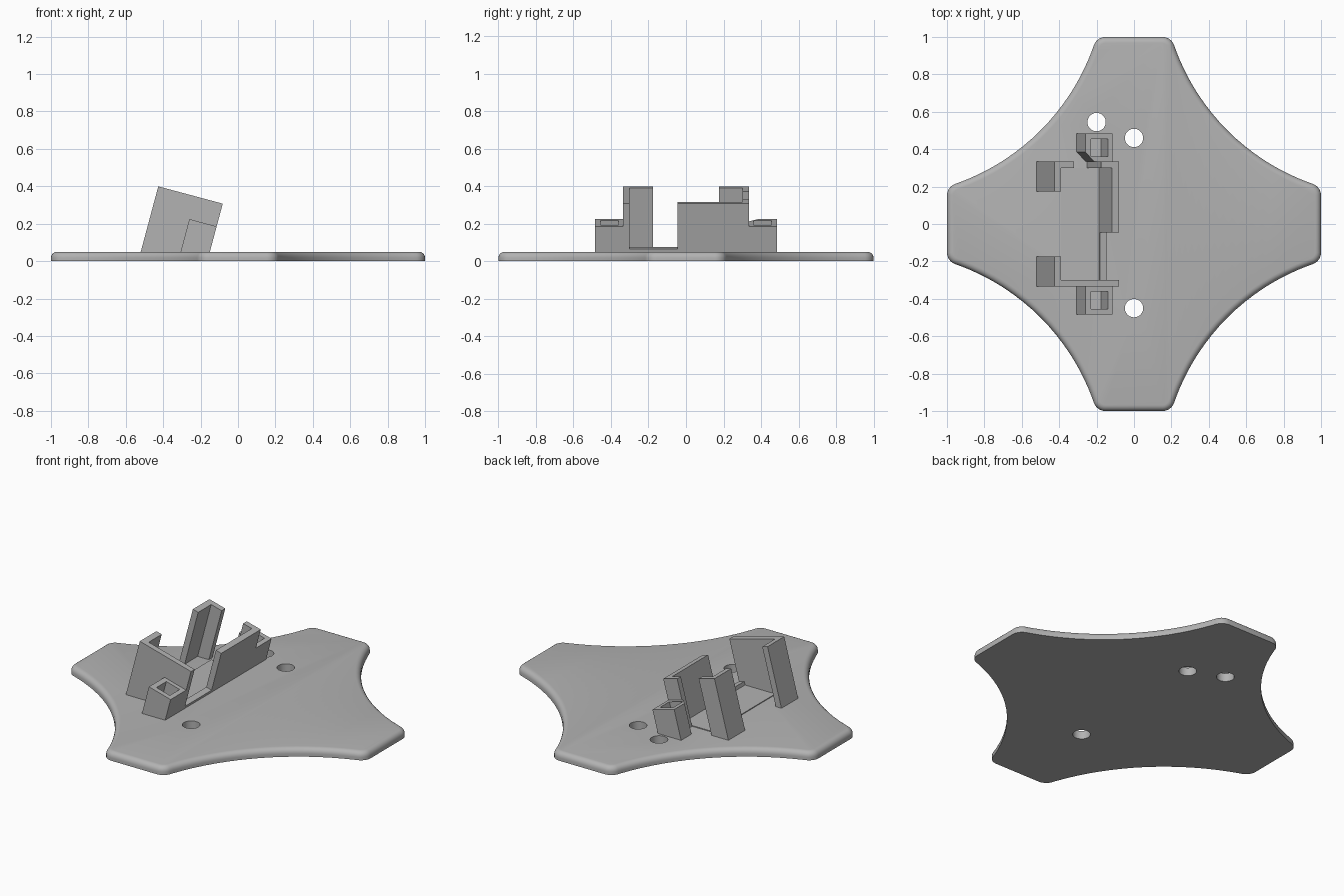
import bpy, bmesh, math
from mathutils import Matrix, Vector

cube = bpy.data.objects.get("Cube")
if cube:
    bpy.data.objects.remove(cube, do_unlink=True)

grey = bpy.data.materials.new("light_grey_plastic")
grey.use_nodes = True
COLOUR = (0.45, 0.45, 0.45, 1)
grey.diffuse_color = COLOUR
grey.node_tree.nodes["Principled BSDF"].inputs["Base Color"].default_value = COLOUR

TILT = math.radians(15)
ACROSS = Vector((math.cos(TILT), 0, -math.sin(TILT)))
UP = Vector((math.sin(TILT), 0, math.cos(TILT)))
FOOT = Vector((-0.52, 0, 0.05))
DEPTH, HEIGHT, WALL = 0.357, 0.362, 0.037
END, INNER = 0.335, 0.30


def finish(name, bm):
    bmesh.ops.recalc_face_normals(bm, faces=bm.faces)
    mesh = bpy.data.meshes.new(name)
    bm.to_mesh(mesh)
    bm.free()
    mesh.materials.append(grey)
    obj = bpy.data.objects.new(name, mesh)
    bpy.context.collection.objects.link(obj)
    return obj


def cut(obj, cutter):
    mod = obj.modifiers.new("cut", 'BOOLEAN')
    mod.operation, mod.solver, mod.object = 'DIFFERENCE', 'EXACT', cutter
    bpy.context.view_layer.objects.active = obj
    bpy.ops.object.modifier_apply(modifier=mod.name)
    bpy.data.objects.remove(cutter, do_unlink=True)


def leaning_prism(name, outline, top, base=0.045):
    """Prism over (across, y) points, leaning by TILT, cut level at height base."""
    bm = bmesh.new()
    low, high = [], []
    for s, y in outline:
        p = FOOT + ACROSS * s + Vector((0, y, 0))
        low.append(bm.verts.new(p + UP * ((base - p.z) / UP.z)))
        high.append(bm.verts.new(p + UP * top))
    bm.faces.new(low)
    bm.faces.new(high)
    n = len(outline)
    for i in range(n):
        j = (i + 1) % n
        bm.faces.new((low[i], low[j], high[j], high[i]))
    return finish(name, bm)


def rect(s0, s1, y0, y1):
    return [(s0, y0), (s1, y0), (s1, y1), (s0, y1)]


# Base plate: four tips joined by concave arcs
C, STEPS = 1.35, 18
radius = math.hypot(C - 0.2, C - 1)
start = math.atan2(1 - C, 0.2 - C) % math.tau
end = math.atan2(0.2 - C, 1 - C) % math.tau
bm = bmesh.new()
ring, corners = [], []
for quarter in range(4):
    turn = Matrix.Rotation(-quarter * math.pi / 2, 3, 'Z')
    for i in range(STEPS + 1):
        a = start + (end - start) * i / STEPS
        p = Vector((C + radius * math.cos(a), C + radius * math.sin(a), 0))
        ring.append(bm.verts.new(turn @ p))
        if i in (0, STEPS):
            corners.append(ring[-1])
face = bm.faces.new(ring)
solid = bmesh.ops.extrude_face_region(bm, geom=[face])
raised = [v for v in solid["geom"] if isinstance(v, bmesh.types.BMVert)]
bmesh.ops.translate(bm, verts=raised, vec=(0, 0, 0.05))
posts = [e for v in corners for e in v.link_edges
         if abs(e.verts[0].co.z - e.verts[1].co.z) > 0.01]
bmesh.ops.bevel(bm, geom=posts, offset=0.045, segments=5, profile=0.5, affect='EDGES')
rim = [e for e in bm.edges if all(v.co.z > 0.04 for v in e.verts)]
bmesh.ops.bevel(bm, geom=rim, offset=0.032, segments=5, profile=0.5, affect='EDGES')
plate = finish("base_plate", bm)

# Round screw holes through the plate
for x, y in ((-0.2, 0.545), (0, 0.46), (0, -0.45)):
    bm = bmesh.new()
    bmesh.ops.create_cone(bm, cap_ends=True, segments=40, radius1=0.049, radius2=0.049,
                          depth=0.3, matrix=Matrix.Translation((x, y, 0)))
    cut(plate, finish("hole_cutter", bm))
bpy.ops.object.select_all(action='DESELECT')
plate.select_set(True)
bpy.context.view_layer.objects.active = plate
bpy.ops.object.shade_smooth_by_angle(angle=math.radians(35))

# Leaning holder: L-shaped corner posts, end walls and side wall
leaning_prism("front_end_wall", [(0, -END), (DEPTH, -END), (DEPTH, -INNER), (WALL, -INNER),
                                 (WALL, -0.175), (0, -0.175)], HEIGHT)
leaning_prism("back_corner_post", [(0, END), (0.11, END), (0.11, INNER), (WALL, INNER),
                                   (WALL, 0.175), (0, 0.175)], HEIGHT)
leaning_prism("side_wall", [(0.26, END), (DEPTH, END), (DEPTH, -0.045), (DEPTH - WALL, -0.045),
                            (DEPTH - WALL, INNER), (0.26, INNER)], HEIGHT)
leaning_prism("low_lip", rect(DEPTH - WALL, DEPTH, -INNER, -0.045), 0.112)

# Thin holder floor
bm = bmesh.new()
bmesh.ops.create_cube(bm, size=1, matrix=Matrix.Translation((-0.285, 0, 0.05))
                      @ Matrix.Diagonal((0.21, 2 * INNER, 0.01, 1)))
finish("holder_floor", bm)

# Peg sockets beside both end walls; the back one has a chamfered corner
S0, OUT = 0.206, 0.485
sockets = {
    "front_socket": (-1, rect(S0, DEPTH, -OUT, -END)),
    "back_socket": (1, [(S0 + 0.047, END), (DEPTH, END), (DEPTH, OUT), (S0, OUT), (S0, 0.385)]),
}
for name, (side, outline) in sockets.items():
    socket = leaning_prism(name, outline, 0.236)
    y0, y1 = sorted((side * 0.36, side * 0.455))
    cut(socket, leaning_prism("pocket_cutter", rect(0.237, 0.33, y0, y1), 0.4, 0.057))
